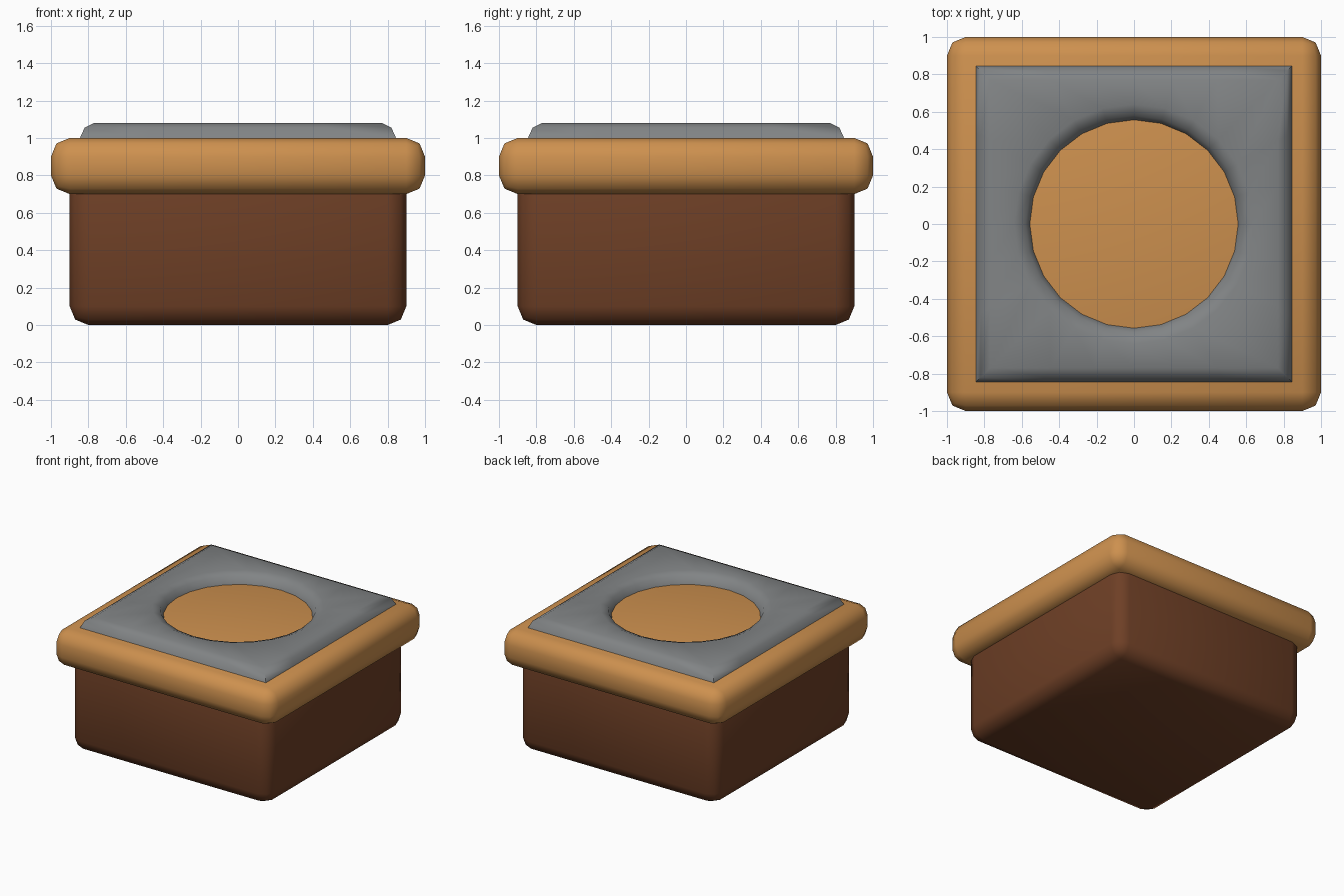
import bpy, bmesh, math

if "Cube" in bpy.data.objects:
    bpy.data.objects.remove(bpy.data.objects["Cube"])


def material(name, rgb):
    m = bpy.data.materials.new(name)
    m.diffuse_color = (*rgb, 1)
    m.use_nodes = True
    m.node_tree.nodes["Principled BSDF"].inputs["Base Color"].default_value = m.diffuse_color
    return m


dark_wood = material("dark wood", (0.156, 0.050, 0.019))
light_wood = material("light wood", (0.61, 0.28, 0.077))
grey_metal = material("grey metal", (0.22, 0.23, 0.235))


def finish(obj, mat):
    obj.data.materials.append(mat)
    bpy.ops.object.select_all(action='DESELECT')
    obj.select_set(True)
    bpy.context.view_layer.objects.active = obj
    bpy.ops.object.shade_smooth_by_angle(angle=math.radians(60))


def rounded_box(name, half, z0, z1, mat):
    bpy.ops.mesh.primitive_cube_add(size=1, location=(0, 0, (z0 + z1) / 2))
    obj = bpy.context.object
    obj.name = name
    obj.scale = (2 * half, 2 * half, z1 - z0)
    bpy.ops.object.transform_apply(location=True, scale=True)
    bev = obj.modifiers.new("rounding", 'BEVEL')
    bev.width, bev.segments = 0.1, 2
    bpy.ops.object.modifier_apply(modifier=bev.name)
    finish(obj, mat)


# Body and overhanging slab
rounded_box("body", 0.9, 0.0, 0.9, dark_wood)
rounded_box("top_slab", 1.0, 0.7, 1.0, light_wood)

# Square plate with a round opening: rings from the opening to the outer rim
SIDES = 24
rings = [("circle", 0.557, 1.0), ("circle", 0.58, 1.056), ("circle", 0.64, 1.08),
         ("square", 0.77, 1.08), ("square", 0.82, 1.055), ("square", 0.845, 1.0)]
bm = bmesh.new()
loops = []
for shape, r, z in rings:
    loop = []
    for i in range(SIDES):
        a = 2 * math.pi * i / SIDES
        c, s = math.cos(a), math.sin(a)
        k = r / max(abs(c), abs(s)) if shape == "square" else r
        loop.append(bm.verts.new((k * c, k * s, z)))
    loops.append(loop)
for inner, outer in zip(loops, loops[1:]):
    for i in range(SIDES):
        j = (i + 1) % SIDES
        bm.faces.new((inner[i], outer[i], outer[j], inner[j]))
mesh = bpy.data.meshes.new("top_plate")
bm.to_mesh(mesh)
bm.free()
plate = bpy.data.objects.new("top_plate", mesh)
bpy.context.collection.objects.link(plate)
finish(plate, grey_metal)
